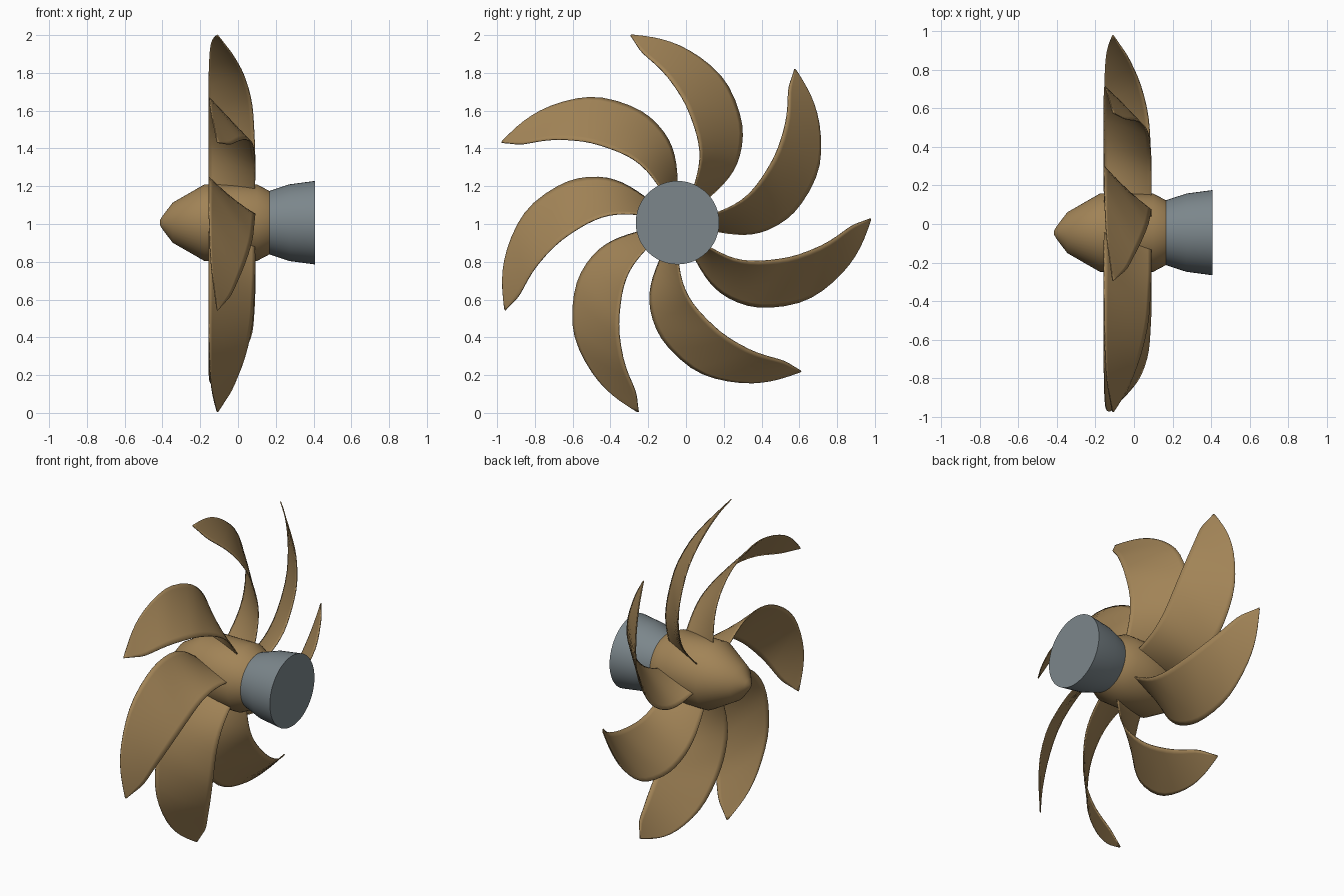
import bpy, math

if "Cube" in bpy.data.objects:
    bpy.data.objects.remove(bpy.data.objects["Cube"])

CY, CZ = -0.045, 1.007      # shaft axis, running along x
BLADES = 7


def material(name, rgb):
    m = bpy.data.materials.new(name)
    m.use_nodes = True
    m.diffuse_color = (*rgb, 1)
    m.node_tree.nodes["Principled BSDF"].inputs["Base Color"].default_value = (*rgb, 1)
    return m


def add_object(name, verts, faces, mat, angle):
    mesh = bpy.data.meshes.new(name)
    mesh.from_pydata(verts, [], faces)
    mesh.materials.append(mat)
    ob = bpy.data.objects.new(name, mesh)
    bpy.context.collection.objects.link(ob)
    bpy.ops.object.select_all(action="DESELECT")
    ob.select_set(True)
    bpy.context.view_layer.objects.active = ob
    bpy.ops.object.shade_smooth_by_angle(angle=math.radians(angle))
    return ob


def polar(x, r, a):
    return (x, CY + r * math.cos(a), CZ + r * math.sin(a))


def lathe(name, profile, mat, sides=48):
    """Spin an (x, radius) profile around the shaft axis and cap both ends."""
    verts = [polar(x, r, math.tau * k / sides) for x, r in profile for k in range(sides)]
    faces = [(i * sides + k, i * sides + (k + 1) % sides,
              (i + 1) * sides + (k + 1) % sides, (i + 1) * sides + k)
             for i in range(len(profile) - 1) for k in range(sides)]
    last = (len(profile) - 1) * sides
    faces += [tuple(reversed(range(sides))), tuple(range(last, last + sides))]
    # winding above faces inward, so turn every face
    return add_object(name, verts, [f[::-1] for f in faces], mat, 40)


bronze = material("bronze", (0.36, 0.23, 0.095))
steel = material("grey_steel", (0.20, 0.24, 0.26))

# Hub with pointed cap, and the flared shaft collar
lathe("hub", [(-0.414, 0.012), (-0.40, 0.035), (-0.346, 0.106), (-0.177, 0.203),
              (0.10, 0.203), (0.166, 0.168)], bronze)
lathe("shaft_collar", [(0.166, 0.168), (0.272, 0.203), (0.407, 0.221)], steel)

# Blade stations: radius, leading angle, trailing angle, leading x, trailing x
STATIONS = [
    (0.17, -12.7, 13, -0.155, 0.09),
    (0.22, -12.7, 14, -0.155, 0.09),
    (0.32, -11.5, 17, -0.155, 0.09),
    (0.40, -9, 21, -0.155, 0.09),
    (0.48, -5, 26, -0.155, 0.085),
    (0.58, 1.5, 32, -0.155, 0.08),
    (0.66, 8, 36, -0.155, 0.07),
    (0.78, 18, 42.5, -0.155, 0.035),
    (0.85, 26, 46.5, -0.152, 0.0),
    (0.92, 35, 50.5, -0.148, -0.035),
    (0.96, 41, 51.4, -0.14, -0.065),
    (0.99, 46, 52, -0.128, -0.085),
    (1.023, 52.2, 52.7, -0.112, -0.108),
]
CHORD = 6


def blade(index):
    turn = math.tau * index / BLADES
    verts = []
    for r, a0, a1, x0, x1 in STATIONS:
        for k in range(CHORD + 1):
            t = k / CHORD
            verts.append(polar(x0 + (x1 - x0) * t, r,
                               turn + math.radians(a0 + (a1 - a0) * t)))
    w = CHORD + 1
    faces = [(i * w + k, i * w + k + 1, (i + 1) * w + k + 1, (i + 1) * w + k)
             for i in range(len(STATIONS) - 1) for k in range(CHORD)]
    ob = add_object(f"blade_{index + 1}", verts, faces, bronze, 50)
    sub = ob.modifiers.new("smooth", "SUBSURF")
    sub.levels = sub.render_levels = 1
    sub.boundary_smooth = "PRESERVE_CORNERS"
    solid = ob.modifiers.new("thickness", "SOLIDIFY")
    solid.thickness = 0.006
    solid.offset = 0


for i in range(BLADES):
    blade(i)
